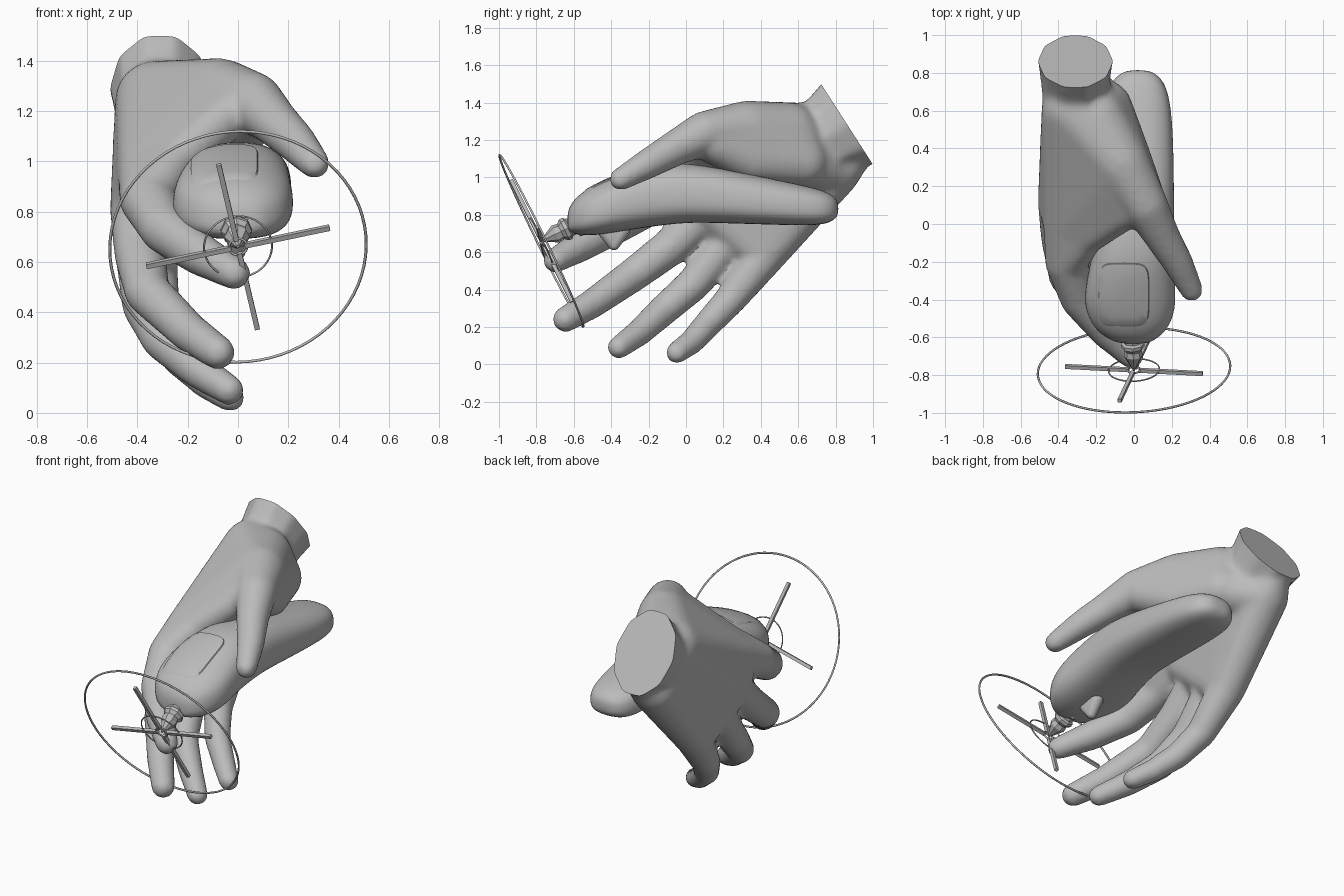
import bpy, bmesh, math
from mathutils import Vector, Matrix

if "Cube" in bpy.data.objects:
    bpy.data.objects.remove(bpy.data.objects["Cube"])

grey = bpy.data.materials.new("plain grey")
grey.diffuse_color = (0.5, 0.5, 0.5, 1)
grey.use_nodes = True
grey.node_tree.nodes["Principled BSDF"].inputs["Base Color"].default_value = grey.diffuse_color


def finish(name, bm, angle=40, mods=()):
    """Turn a bmesh into a named object, apply modifiers and shade it."""
    bmesh.ops.recalc_face_normals(bm, faces=bm.faces)
    me = bpy.data.meshes.new(name)
    bm.to_mesh(me)
    bm.free()
    ob = bpy.data.objects.new(name, me)
    bpy.context.collection.objects.link(ob)
    me.materials.append(grey)
    for kind, props in mods:
        m = ob.modifiers.new(kind.lower(), kind)
        for k, v in props.items():
            setattr(m, k, v)
    bpy.ops.object.select_all(action='DESELECT')
    ob.select_set(True)
    bpy.context.view_layer.objects.active = ob
    if mods:
        bpy.ops.object.convert(target='MESH')
    bpy.ops.object.shade_smooth_by_angle(angle=math.radians(angle))
    return ob


def loft(bm, rings):
    """Skin a row of point rings and close both ends."""
    rows = [[bm.verts.new(p) for p in r] for r in rings]
    n = len(rows[0])
    for a, b in zip(rows, rows[1:]):
        for i in range(n):
            j = (i + 1) % n
            bm.faces.new((a[i], a[j], b[j], b[i]))
    bm.faces.new(rows[0][::-1])
    bm.faces.new(rows[-1])


def add_hull(bm, balls):
    """Add the convex hull of several (x, y, z, radius) balls."""
    t = bmesh.new()
    for x, y, z, r in balls:
        bmesh.ops.create_icosphere(t, subdivisions=3, radius=r,
                                   matrix=Matrix.Translation((x, y, z)))
    bmesh.ops.delete(t, geom=t.faces[:] + t.edges[:], context='EDGES_FACES')
    bmesh.ops.convex_hull(t, input=t.verts)
    bmesh.ops.delete(t, geom=[v for v in t.verts if not v.link_faces], context='VERTS')
    me = bpy.data.meshes.new("temp")
    t.to_mesh(me)
    t.free()
    bm.from_mesh(me)
    bpy.data.meshes.remove(me)


# --- hand: palm, thumb ball, web and fingers fused into one smooth skin
thumb = [(-.2, .55, 1.235, .165), (-.07, .32, 1.255, .155), (.06, .1, 1.235, .12),
         (.14, -.05, 1.16, .097), (.23, -.2, 1.075, .082), (.305, -.35, .99, .062)]
index = [(-.36, .0, .95, .12), (-.36, -.2, .85, .112), (-.29, -.4, .73, .1),
         (-.15, -.57, .63, .086), (-.015, -.7, .555, .067)]
middle = [(-.4, .1, .8, .11), (-.39, -.08, .63, .103), (-.36, -.28, .48, .092),
          (-.2, -.5, .325, .08), (-.08, -.645, .24, .07)]
ring = [(-.39, .25, .68, .105), (-.37, .04, .43, .093), (-.3, -.12, .29, .084),
        (-.16, -.25, .17, .073), (-.035, -.36, .09, .062)]
little = [(-.35, .42, .58, .11), (-.31, .24, .35, .086), (-.23, .12, .22, .076),
          (-.12, .03, .12, .068), (-.03, -.05, .062, .06)]
hand = bmesh.new()
for chain in (thumb, index, middle, ring, little):
    for pair in zip(chain, chain[1:]):
        add_hull(hand, pair)
heel = (-.33, .79, 1.03, .14)
back = (-.33, .6, 1.24, .16)
add_hull(hand, [back, heel, index[0], middle[0], little[0]])
add_hull(hand, [thumb[0], thumb[1], (-.17, .62, 1.08, .14), back, heel])
add_hull(hand, [thumb[0], thumb[1], (.05, .15, 1.18, .11), (-.03, .35, 1.09, .12),
                (-.15, .62, 1.08, .14)])
add_hull(hand, [index[0], (-.25, -.07, 1.0, .09), (-.02, .08, 1.2, .095), thumb[1], thumb[0],
                back])
add_hull(hand, [index[0], index[1], (-.25, -.07, 1.0, .09)])
add_hull(hand, [heel, (-.31, .9, 1.1, .085), back])

# wrist, flaring to a flat ten-sided end
axis, across = Vector((0, .84, .54)), Vector((0, -.54, .84))
end = Vector((-.31, .86, 1.285))
wrist = []
for s, a, b in ((-.4, .165, .22), (-.2, .18, .225), (-.1, .188, .235), (0, .2, .266),
                (.08, .215, .29)):
    wrist.append([end + axis * s + Vector((a * math.cos(k * math.tau / 10), 0, 0))
                  + across * b * math.sin(k * math.tau / 10) for k in range(10)])
loft(hand, wrist)
hand_ob = finish("hand", hand, 45, [
    ('REMESH', dict(mode='VOXEL', voxel_size=.016)),
    ('SMOOTH', dict(factor=.5, iterations=14))])

# cut the wrist off flat
cut = bmesh.new()
cut.from_mesh(hand_ob.data)
res = bmesh.ops.bisect_plane(cut, geom=cut.verts[:] + cut.edges[:] + cut.faces[:], plane_co=end,
                             plane_no=axis, clear_outer=True)
rim = [e for e in res['geom_cut'] if isinstance(e, bmesh.types.BMEdge)]
bmesh.ops.contextual_create(cut, geom=rim)
cut.to_mesh(hand_ob.data)
cut.free()
bpy.ops.object.shade_smooth_by_angle(angle=math.radians(45))

# --- handheld device: rounded sections (y, x, z, half width, half height)
sections = [(.815, .02, .832, .05, .03), (.79, .02, .835, .11, .07), (.71, .02, .84, .165, .1),
            (.5, .02, .865, .188, .12), (.2, .015, .9, .197, .146), (0, .01, .92, .203, .16),
            (-.2, -.01, .905, .22, .172), (-.35, -.02, .865, .24, .155),
            (-.45, -.02, .835, .24, .143), (-.55, -.015, .808, .2, .12),
            (-.61, -.01, .785, .13, .085), (-.635, 0, .768, .065, .045)]


def squircle(y, x, z, w, h, n=24):
    """Rounded section, a little narrower towards the top."""
    pts = []
    for i in range(n):
        c, s = math.cos(i * math.tau / n), math.sin(i * math.tau / n)
        p = .8 if s > 0 else .7
        pts.append((x + w * (1 - .07 * s) * math.copysign(abs(c) ** p, c), y,
                    z + h * math.copysign(abs(s) ** .78, s)))
    return pts


body = bmesh.new()
loft(body, [squircle(*s) for s in sections])
body_ob = finish("device_body", body, 50, [('SUBSURF', dict(levels=2))])

# display panel, a thin rounded plate draped over the sloping top
panel = bmesh.new()
rows = []
for scale, lift in ((.15, .006), (.4, .006), (.7, .006), (.96, .006), (1, -.003)):
    row = []
    for i in range(40):
        c, s = math.cos(i * math.tau / 40), math.sin(i * math.tau / 40)
        x = -.055 + scale * .137 * math.copysign(abs(c) ** .4, c)
        y = -.375 + scale * .17 * math.copysign(abs(s) ** .4, s)
        hit = body_ob.ray_cast(Vector((x, y, 2)), Vector((0, 0, -1)))[1]
        row.append((x, y, hit.z + lift))
    rows.append(row)
loft(panel, rows)
finish("display_panel", panel, 40)

# trigger under the body
trigger = bmesh.new()
add_hull(trigger, [(0, -.43, .71, .04), (0, -.34, .715, .04), (0, -.385, .64, .03)])
finish("trigger", trigger, 50)

# --- aiming frame: local x right, y up, z forward along the nozzle
centre = Vector((0, -.773, .66))
u = Vector((1, .045, .01)).normalized()
v = Vector((-.03, -.44, .898)).normalized()
n = u.cross(v).normalized()
v = n.cross(u)
aim = Matrix((u, v, n)).transposed().to_4x4()
aim.translation = centre

# nozzle, a faceted spike behind the cross-hair
nozzle = bmesh.new()
profile = [(-.25, .075), (-.2, .07), (-.19, .05), (-.165, .05), (-.155, .062), (-.135, .062),
           (-.115, .045), (-.085, .05), (0, .006)]
loft(nozzle, [[(r * math.cos(k * math.tau / 8), r * math.sin(k * math.tau / 8), s)
               for k in range(8)] for s, r in profile])
nozzle.transform(aim)
finish("nozzle", nozzle, 20)


def hoop(name, radius, thick):
    bm = bmesh.new()
    spin = [(i * math.tau / 72, [k * math.tau / 6 for k in range(6)]) for i in range(72)]
    rows = [[bm.verts.new(((radius + thick * math.cos(b)) * math.cos(a),
                           (radius + thick * math.cos(b)) * math.sin(a),
                           thick * math.sin(b))) for b in bs] for a, bs in spin]
    for i in range(72):
        p, q = rows[i], rows[(i + 1) % 72]
        for k in range(6):
            bm.faces.new((p[k], q[k], q[(k + 1) % 6], p[(k + 1) % 6]))
    bm.transform(aim)
    finish(name, bm, 70)


hoop("outer_ring", .51, .006)
hoop("inner_ring", .135, .004)
hoop("centre_ring", .036, .005)

# four cross-hair bars
bars = bmesh.new()
for k in range(4):
    turn = Matrix.Rotation(math.radians(12.5 + 90 * k), 4, 'Z')
    bmesh.ops.create_cube(bars, size=1, matrix=turn @ Matrix.Translation((.2, 0, 0))
                          @ Matrix.Diagonal((.345, .02, .02, 1)))
bars.transform(aim)
finish("crosshair_bars", bars, 30)
